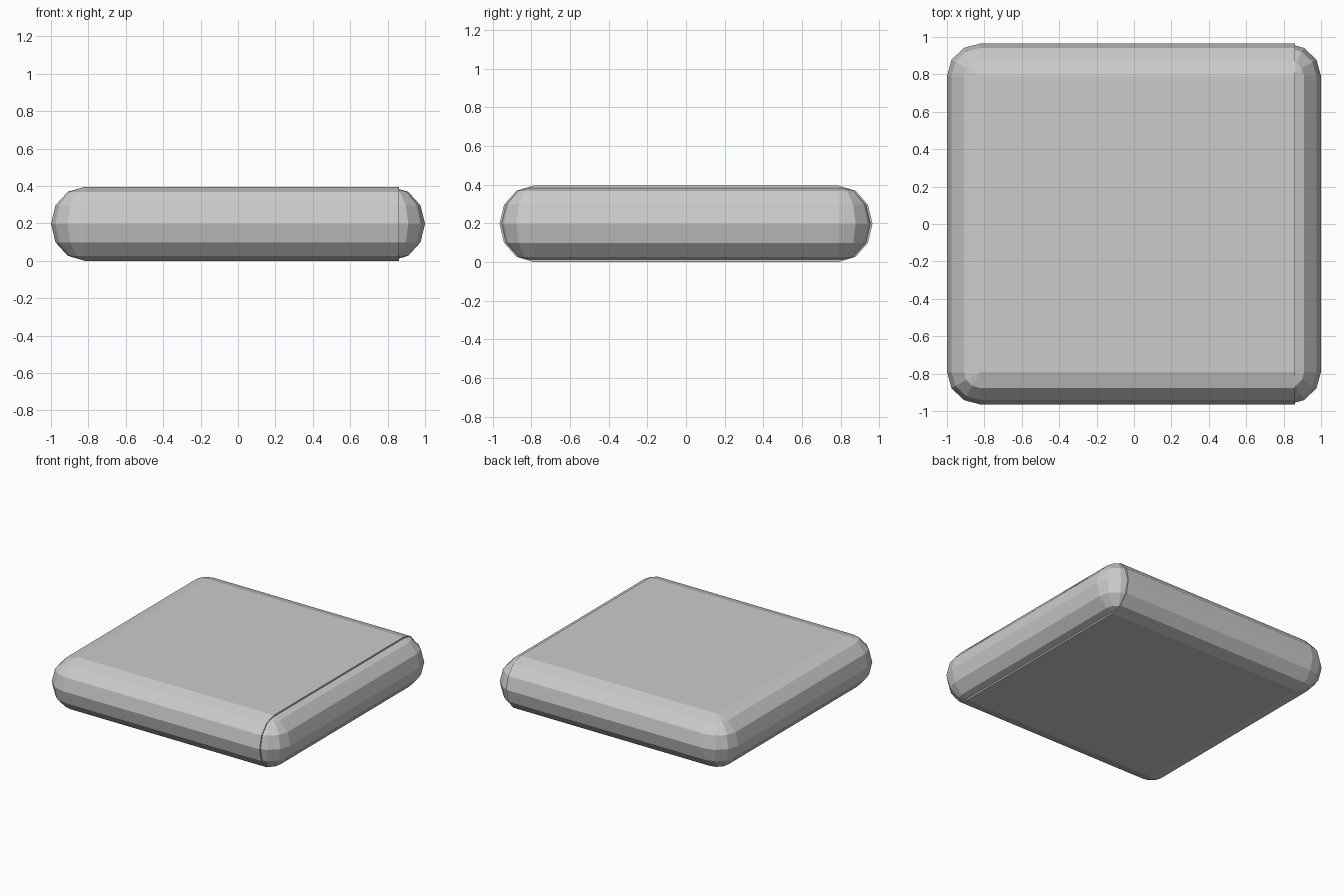
import bpy, bmesh
from math import sin, cos, pi, atan2
from mathutils import Vector, Matrix

if "Cube" in bpy.data.objects:
    bpy.data.objects.remove(bpy.data.objects["Cube"])

CX, CY, CZ = 0.82, 0.79, 0.1975      # centres of the rounded rim
RX, RY, RZ = 0.18, 0.175, 0.1975     # rim radii
X0, X1 = -0.82, 0.86                 # length of slab and front/back rolls
STEPS = 6


def finish(bm, name):
    bmesh.ops.remove_doubles(bm, verts=bm.verts, dist=1e-5)
    bmesh.ops.recalc_face_normals(bm, faces=bm.faces)
    me = bpy.data.meshes.new(name)
    bm.to_mesh(me)
    bm.free()
    ob = bpy.data.objects.new(name, me)
    bpy.context.collection.objects.link(ob)
    return ob


def arc(r):
    """Half ellipse profile: (outward, height)."""
    return [(r * cos(a), CZ + RZ * sin(a))
            for a in (-pi / 2 + pi * i / STEPS for i in range(STEPS + 1))]


def place(axis, sign, along, out):
    """Rim coordinates to world x, y."""
    if axis == 'x':
        return along, sign * (CY + out)
    return sign * (CX + out), along


def roll(name, axis, sign, start, end):
    bm = bmesh.new()
    prof = arc(RY if axis == 'x' else RX)
    face = bm.faces.new([bm.verts.new((*place(axis, sign, start, o), z)) for o, z in prof])
    step = (end - start, 0, 0) if axis == 'x' else (0, end - start, 0)
    res = bmesh.ops.extrude_face_region(bm, geom=[face], use_keep_orig=True)
    bmesh.ops.translate(bm, vec=step,
                        verts=[v for v in res['geom'] if isinstance(v, bmesh.types.BMVert)])
    finish(bm, name)


def corner(name, sx, sy):
    bm = bmesh.new()
    pts = [bm.verts.new((o, 0, z)) for o, z in arc(1)]
    edges = [bm.edges.new(p) for p in zip(pts, pts[1:])]
    bmesh.ops.spin(bm, geom=pts + edges, cent=(0, 0, 0), axis=(0, 0, 1),
                   angle=pi / 2, steps=3)
    for v in bm.verts:
        v.co.x = sx * (CX + v.co.x * RX)
        v.co.y = sy * (CY + v.co.y * RY)
    finish(bm, name)


def patch(name, axis, sign, start, end, up):
    """Thin strip lying flush on the sloped facet of a roll."""
    prof = arc(RY if axis == 'x' else RX)
    a, b = (Vector(prof[i]) for i in ((4, 5) if up else (2, 1)))
    n = Vector((1, 1 if up else -1)).normalized() * 0.0008
    bm = bmesh.new()
    p, q = a.lerp(b, 0.12) + n, a.lerp(b, 0.62) + n
    bm.faces.new([bm.verts.new((*place(axis, sign, t, o.x), o.y))
                  for t, o in ((start, p), (end, p), (end, q), (start, q))])
    f = finish(bm, name)
    # face outward
    nrm = f.data.polygons[0].normal
    if nrm.z * (1 if up else -1) < 0:
        f.data.flip_normals()


# central slab
bm = bmesh.new()
bmesh.ops.create_cube(bm, size=1, matrix=Matrix.Translation(((X0 + X1) / 2, 0, CZ))
                      @ Matrix.Diagonal((X1 - X0, 2 * CY, 2 * RZ, 1)))
finish(bm, "slab")

# rounded rolls on the four sides, with flush strips
for axis, sign, side in (('x', -1, "front"), ('x', 1, "back"),
                         ('y', -1, "left"), ('y', 1, "right")):
    if axis == 'x':
        roll(side + "_roll", axis, sign, X0, X1)
        spans = ((-0.68, -0.41), (0.42, 0.69))
    else:
        roll(side + "_roll", axis, sign, -CY, CY)
        spans = ((-0.66, -0.40), (0.37, 0.63))
    for i, (s, e) in enumerate(spans):
        for up in (True, False):
            patch(f"{side}_strip_{'upper' if up else 'lower'}_{i + 1}", axis, sign, s, e, up)

# rounded corners
for sx, xn in ((-1, "left"), (1, "right")):
    for sy, yn in ((-1, "front"), (1, "back")):
        corner(f"{yn}_{xn}_corner", sx, sy)
